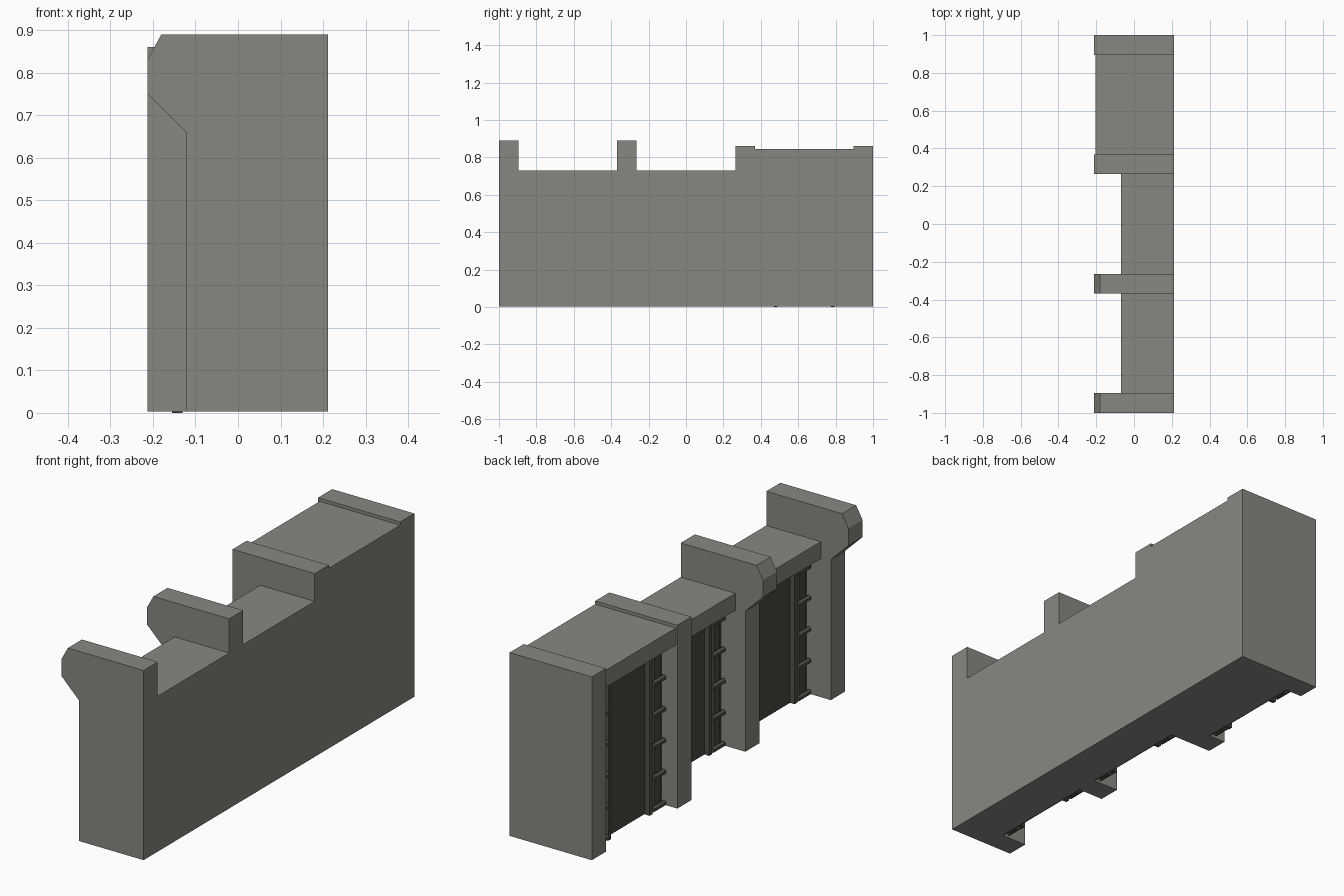
import bpy, bmesh, math
from mathutils import Matrix

if "Cube" in bpy.data.objects:
    bpy.data.objects.remove(bpy.data.objects["Cube"])


def material(name, rgb):
    m = bpy.data.materials.new(name)
    m.diffuse_color = (*rgb, 1)
    m.use_nodes = True
    m.node_tree.nodes["Principled BSDF"].inputs["Base Color"].default_value = m.diffuse_color
    return m


CONCRETE = material("concrete_grey", (0.245, 0.245, 0.222))
DARK = material("dark_metal", (0.068, 0.068, 0.054))
RAIL = material("rail_metal", (0.085, 0.085, 0.072))


def finish(name, bm, mat):
    bmesh.ops.recalc_face_normals(bm, faces=bm.faces)
    me = bpy.data.meshes.new(name)
    bm.to_mesh(me)
    bm.free()
    me.materials.append(mat)
    ob = bpy.data.objects.new(name, me)
    bpy.context.collection.objects.link(ob)
    return ob


def extrude_y(name, profile, y0, y1, mat):
    """Extrude an (x, z) outline along y."""
    bm = bmesh.new()
    face = bm.faces.new([bm.verts.new((x, y0, z)) for x, z in profile])
    r = bmesh.ops.extrude_face_region(bm, geom=[face])
    verts = [v for v in r["geom"] if isinstance(v, bmesh.types.BMVert)]
    bmesh.ops.translate(bm, verts=verts, vec=(0, y1 - y0, 0))
    return finish(name, bm, mat)


def box(name, x0, x1, y0, y1, z0, z1, mat):
    return extrude_y(name, [(x0, z0), (x1, z0), (x1, z1), (x0, z1)], y0, y1, mat)


def rod_y(name, x, y, z, radius, length, mat):
    """Six-sided clamp bar lying along y."""
    bm = bmesh.new()
    bmesh.ops.create_cone(bm, cap_ends=True, segments=6, radius1=radius, radius2=radius,
                          depth=length,
                          matrix=Matrix.Translation((x, y, z)) @ Matrix.Rotation(math.pi / 2, 4, 'X'))
    return finish(name, bm, mat)


BASE = 0.003
BACK = 0.212

# Piers: two with a flared, chamfered head and two plain
flared = [(BACK, BASE), (BACK, 0.89), (-0.18, 0.89), (-0.213, 0.83),
          (-0.213, 0.75), (-0.122, 0.66), (-0.122, BASE)]
plain = [(BACK, BASE), (BACK, 0.86), (-0.213, 0.86), (-0.213, BASE)]
for i, (y0, y1, prof) in enumerate([(-1, -0.896, flared), (-0.368, -0.264, flared),
                                    (0.264, 0.368, plain), (0.896, 1, plain)]):
    extrude_y(f"pier_{i + 1}", prof, y0, y1, CONCRETE)

# Bays: wall with overhanging lintel, dark panel, rails and clamps
for i, (yc, front, top, foot) in enumerate([(-0.632, -0.07, 0.73, BASE),
                                            (0.0, -0.07, 0.73, BASE),
                                            (0.632, -0.205, 0.845, 0.0)]):
    n = i + 1
    y0, y1 = yc - 0.264, yc + 0.264
    wall = front + 0.08
    under = top - 0.08
    extrude_y(f"bay_wall_{n}", [(BACK, BASE), (BACK, top), (front, top),
                                (front, under), (wall, under), (wall, BASE)], y0, y1, CONCRETE)
    box(f"bay_panel_{n}", wall - 0.006, wall, y0, y1, BASE, under, DARK)
    for s, side in ((-1, "near"), (1, "far")):
        # slim inner rail
        ya = yc + s * 0.152
        box(f"inner_rail_{n}_{side}", front + 0.05, wall - 0.005, ya - 0.01, ya + 0.01,
            foot, under, RAIL)
        # wide outer rail
        yb = yc + s * 0.21
        box(f"outer_rail_{n}_{side}", front + 0.058, wall - 0.005, yb - 0.022, yb + 0.022,
            BASE, under, DARK)
        # clamps up the outer rail
        for k in range(5):
            rod_y(f"clamp_{n}_{side}_{k + 1}", front + 0.053, yb, 0.018 + k * 0.147,
                  0.013, 0.085, RAIL)
